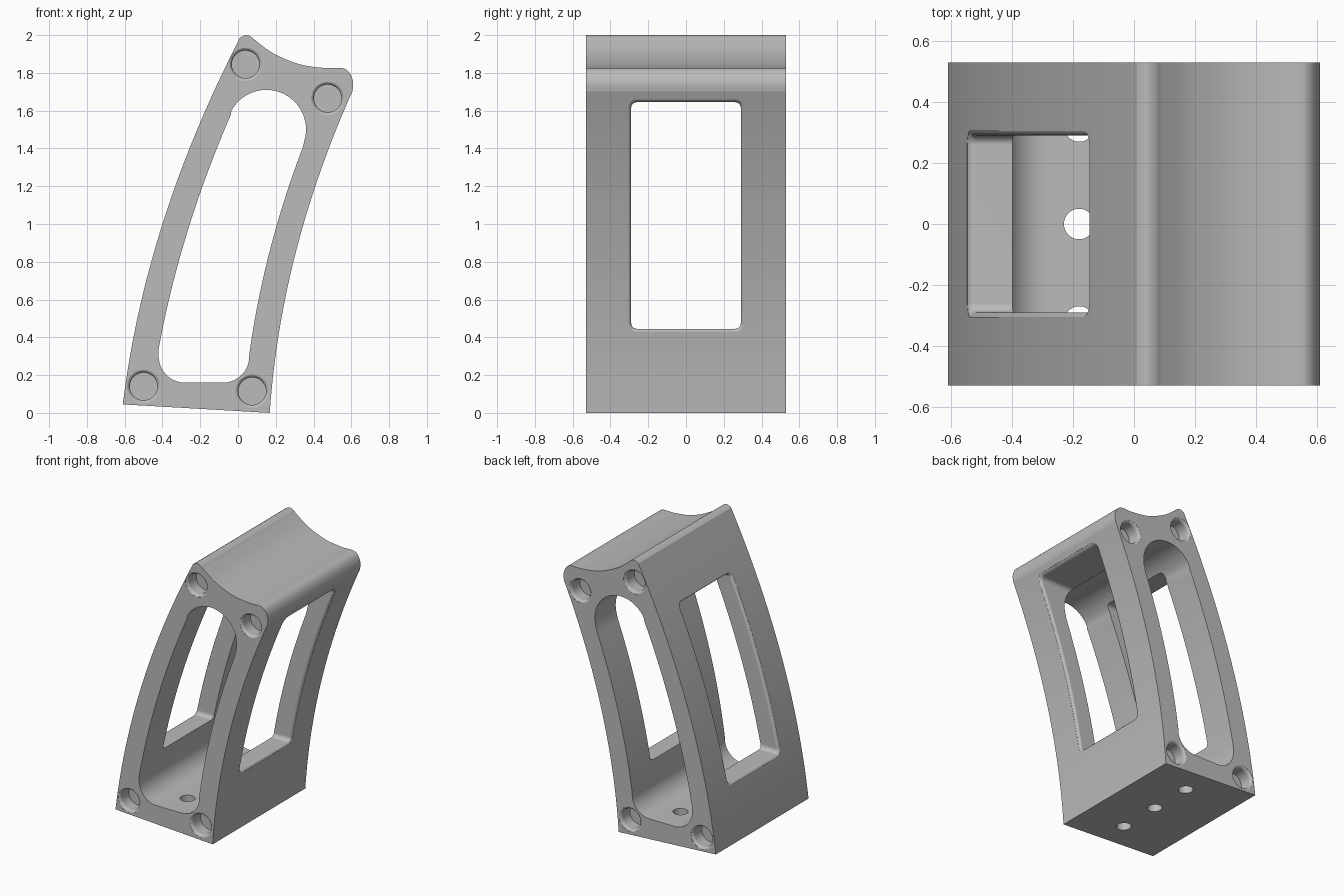
import bpy, bmesh
from math import sin, cos, pi, radians

if "Cube" in bpy.data.objects:
    bpy.data.objects.remove(bpy.data.objects["Cube"])

HALF = 0.53      # half depth of the bracket
FILLET = 0.022   # rounding of window and socket rims

grey = bpy.data.materials.new("light grey")
grey.use_nodes = True
grey.diffuse_color = (0.5, 0.5, 0.5, 1)
grey.node_tree.nodes["Principled BSDF"].inputs["Base Color"].default_value = (0.5, 0.5, 0.5, 1)


def left_wall(z):
    return -0.61 + 0.22 * (z - 0.045) + 0.1013 * (z - 0.045) * (z - 1)


def right_wall(z):
    return 0.168 + 0.164 * z + 0.111 * z * (z - 0.865)


def steps(a, b, n):
    return [a + (b - a) * i / n for i in range(n + 1)]


def arc(cx, cy, r, a0, a1, n=12):
    return [(cx + r * cos(radians(a)), cy + r * sin(radians(a))) for a in steps(a0, a1, n)]


def spline(points, n=6):
    """Smooth curve through a few points."""
    p = [points[0]] + points + [points[-1]]
    out = []
    for a, b, c, d in zip(p, p[1:], p[2:], p[3:]):
        for i in range(n):
            t = i / n
            out.append(tuple(0.5 * (2 * b[k] + (c[k] - a[k]) * t
                       + (2 * a[k] - 5 * b[k] + 4 * c[k] - d[k]) * t * t
                       + (3 * b[k] - a[k] - 3 * c[k] + d[k]) * t ** 3) for k in (0, 1)))
    return out + [points[-1]]


def loft(name, stacks):
    """Closed solids, each from a stack of matching rings."""
    bm = bmesh.new()
    for rings in stacks:
        vs = [[bm.verts.new(p) for p in ring] for ring in rings]
        n = len(vs[0])
        for a, b in zip(vs, vs[1:]):
            for i in range(n):
                j = (i + 1) % n
                bm.faces.new((a[i], a[j], b[j], b[i]))
        bm.faces.new(vs[0][::-1])
        bm.faces.new(vs[-1])
    bmesh.ops.recalc_face_normals(bm, faces=bm.faces)
    mesh = bpy.data.meshes.new(name)
    bm.to_mesh(mesh)
    bm.free()
    mesh.materials.append(grey)
    obj = bpy.data.objects.new(name, mesh)
    bpy.context.collection.objects.link(obj)
    return obj


def prism(name, outline, half):
    return loft(name, [[[(x, y, z) for x, z in outline] for y in (-half, half)]])


# Curved body outline: walls, rounded horns and the saddle between them
outline = [(right_wall(z), z) for z in steps(0, 1.67, 36)]
outline += spline([(0.605, 1.70), (0.61, 1.745), (0.597, 1.79), (0.572, 1.818), (0.537, 1.826),
                   (0.457, 1.826), (0.325, 1.846), (0.19, 1.902), (0.10, 1.966),
                   (0.072, 1.99), (0.04, 2.0), (0.01, 1.985)])
outline += [(left_wall(z), z) for z in steps(1.955, 0.045, 40)]
body = prism("bracket_body", outline, HALF)

# Long slot through the front and back
slot = [(left_wall(z) + 0.145, z) for z in steps(0.34, 1.58, 28)]
slot += arc(0.15, 1.50, 0.21, 152, -18, 28)
slot += [(right_wall(z) - 0.14, z) for z in steps(1.41, 0.31, 26)]
slot += arc(-0.08, 0.30, 0.14, -8, -90)
slot += arc(-0.28, 0.30, 0.14, -90, -176)
cutters = [prism("slot_cutter", slot, 1)]


# Window through both curved walls, with rounded rims
def window_ring(surface, grow):
    y, r = 0.29 + grow, 0.03 + grow
    lo, hi = 0.445 - grow, 1.645 + grow
    pts = arc(y - r, hi - r, r, 0, 90, 6) + arc(r - y, hi - r, r, 90, 180, 6)
    pts += [(-y, z) for z in steps(hi - r, lo + r, 24)[1:-1]]
    pts += arc(r - y, lo + r, r, 180, 270, 6) + arc(y - r, lo + r, r, 270, 360, 6)
    pts += [(y, z) for z in steps(lo + r, hi - r, 24)[1:-1]]
    return [(surface(z), a, z) for a, z in pts]


rim = [(FILLET * (1 - cos(a)), FILLET * (1 - sin(a))) for a in steps(pi / 10, pi / 2, 6)]
rings = [window_ring(lambda z: -1, rim[0][1])]
rings += [window_ring(lambda z: left_wall(z) + d, g) for d, g in rim]
rings += [window_ring(lambda z: right_wall(z) - d, g) for d, g in reversed(rim)]
rings += [window_ring(lambda z: 1, rim[0][1])]
cutters.append(loft("window_cutter", [rings]))

# Blind magnet-style sockets in the corners of both end faces
sockets = []
for x, z in [(0.04, 1.845), (0.475, 1.665), (-0.5, 0.14), (0.075, 0.115)]:
    for side in (-1, 1):
        profile = [(-0.05, rim[0][1])] + rim + [(0.1, 0)]
        sockets.append([[(px, side * (HALF - d), pz) for px, pz in arc(x, z, 0.073 + g, 0, 360, 40)[:-1]]
                        for d, g in profile])
cutters.append(loft("socket_cutter", sockets))

# Three screw holes through the floor
holes = [[[(x, y, z) for x, y in arc(-0.18, cy, 0.05, 0, 360, 32)[:-1]] for z in (-0.1, 0.25)]
         for cy in (-0.32, 0, 0.32)]
cutters.append(loft("screw_hole_cutter", holes))

# Cut, then smooth the curved faces
bpy.ops.object.select_all(action='DESELECT')
bpy.context.view_layer.objects.active = body
body.select_set(True)
for cutter in cutters:
    mod = body.modifiers.new(cutter.name, 'BOOLEAN')
    mod.operation = 'DIFFERENCE'
    mod.solver = 'EXACT'
    mod.object = cutter
    bpy.ops.object.modifier_apply(modifier=mod.name)
    bpy.data.objects.remove(cutter)
bpy.ops.object.shade_smooth_by_angle(angle=radians(30))
weighted = body.modifiers.new("weighted normals", 'WEIGHTED_NORMAL')
weighted.keep_sharp = True
